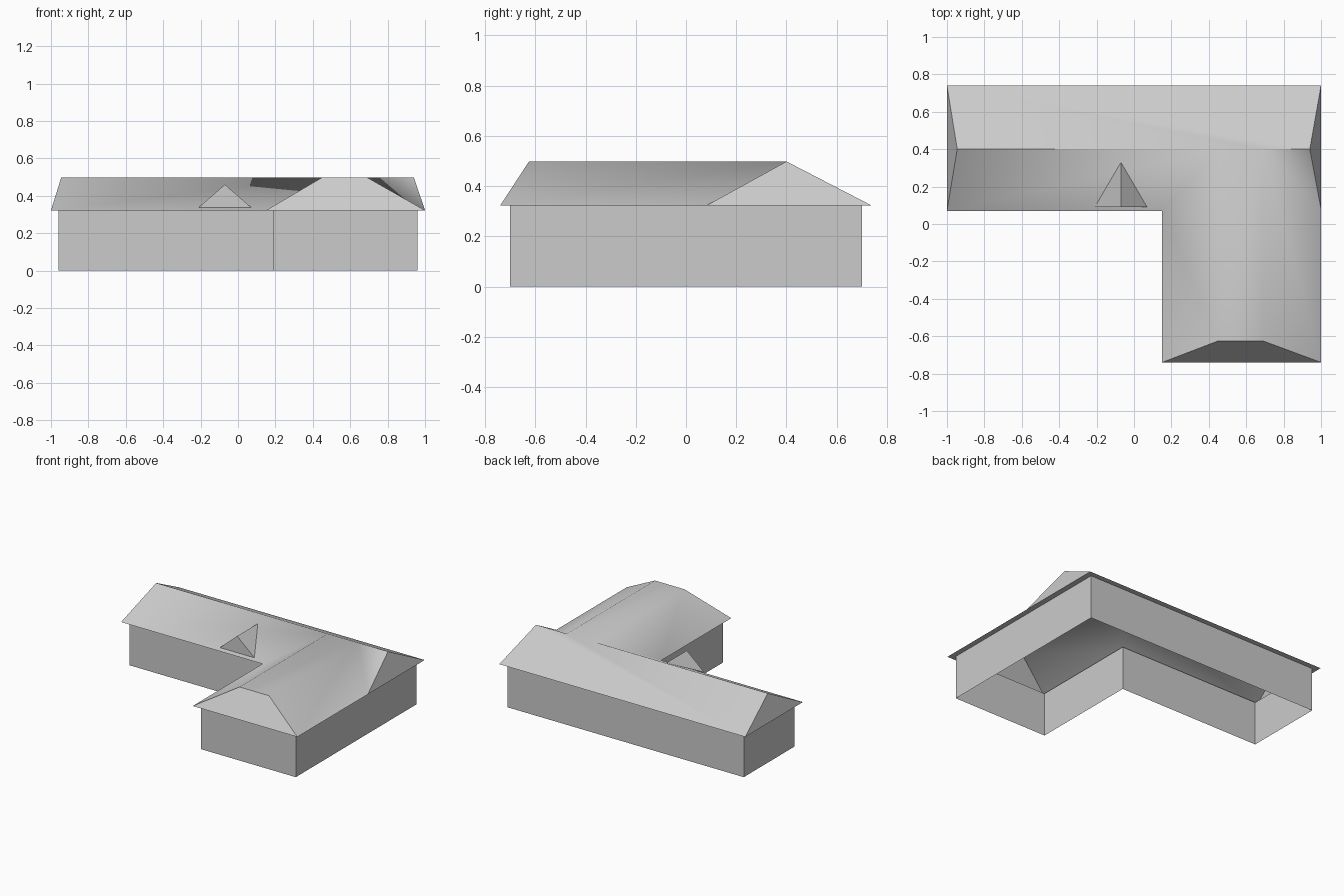
import bpy
import math

cube = bpy.data.objects.get("Cube")
if cube:
    bpy.data.objects.remove(cube, do_unlink=True)

EAVE, RIDGE = 0.322, 0.498

grey = bpy.data.materials.new("light grey")
grey.use_nodes = True
colour = (0.6, 0.6, 0.6, 1.0)
grey.diffuse_color = colour
grey.node_tree.nodes["Principled BSDF"].inputs["Base Color"].default_value = colour


def add_part(name, verts, faces):
    mesh = bpy.data.meshes.new(name)
    mesh.from_pydata(verts, [], faces)
    mesh.materials.append(grey)
    obj = bpy.data.objects.new(name, mesh)
    bpy.context.collection.objects.link(obj)
    return obj


def outline(d, z):
    """L-shaped plan, moved inwards from the eaves by d."""
    west, east, inner = -1 + d, 1 - d, 0.15 + d
    south, north, front = -0.74 + d, 0.74 - d, 0.07 + d
    return [(west, front, z), (inner, front, z), (inner, south, z),
            (east, south, z), (east, north, z), (west, north, z)]


def band(lower, upper):
    """Quads joining two closed outlines."""
    n = len(lower)
    faces = [(i, (i + 1) % n, n + (i + 1) % n, n + i) for i in range(n)]
    return lower + upper, faces


# Walls, open underneath, and the flat underside of the eaves
add_part("walls", *band(outline(0.04, 0), outline(0.04, EAVE)))
add_part("soffit", *band(outline(0.04, EAVE), outline(0, EAVE)))

# Hipped roof over both wings, named by corner
points = {
    "west_front": (-1, 0.07, EAVE), "inner": (0.15, 0.07, EAVE),
    "wing_left": (0.15, -0.74, EAVE), "wing_right": (1, -0.74, EAVE),
    "east_front": (1, 0.08, EAVE), "east_back": (1, 0.74, EAVE),
    "west_back": (-1, 0.74, EAVE),
    "ridge_west": (-0.945, 0.4, RIDGE), "ridge_east": (0.94, 0.4, RIDGE),
    "top_left": (0.45, 0.4, RIDGE), "top_right": (0.69, 0.4, RIDGE),
    "hip_left": (0.45, -0.625, RIDGE), "hip_right": (0.69, -0.625, RIDGE),
}
slopes = [
    "west_front inner top_left ridge_west",
    "inner wing_left hip_left top_left",
    "hip_left hip_right top_right top_left",
    "wing_left wing_right hip_right hip_left",
    "wing_right east_front top_right hip_right",
    "east_front ridge_east top_right",
    "east_front east_back ridge_east",
    "east_back west_back ridge_west top_left top_right ridge_east",
    "west_back west_front ridge_west",
]
names = list(points)
roof = add_part("roof", list(points.values()),
                [[names.index(n) for n in s.split()] for s in slopes])

# Soft blends across the wing, crisp ridges and hips
bpy.ops.object.select_all(action="DESELECT")
roof.select_set(True)
bpy.context.view_layer.objects.active = roof
bpy.ops.object.shade_smooth_by_angle(angle=math.radians(45))

# Small gabled dormer on the front slope
add_part("dormer",
         [(-0.21, 0.09, 0.338), (0.07, 0.09, 0.338),
          (-0.07, 0.09, 0.46), (-0.07, 0.33, 0.46)],
         [(0, 1, 2), (0, 2, 3), (1, 3, 2)])
